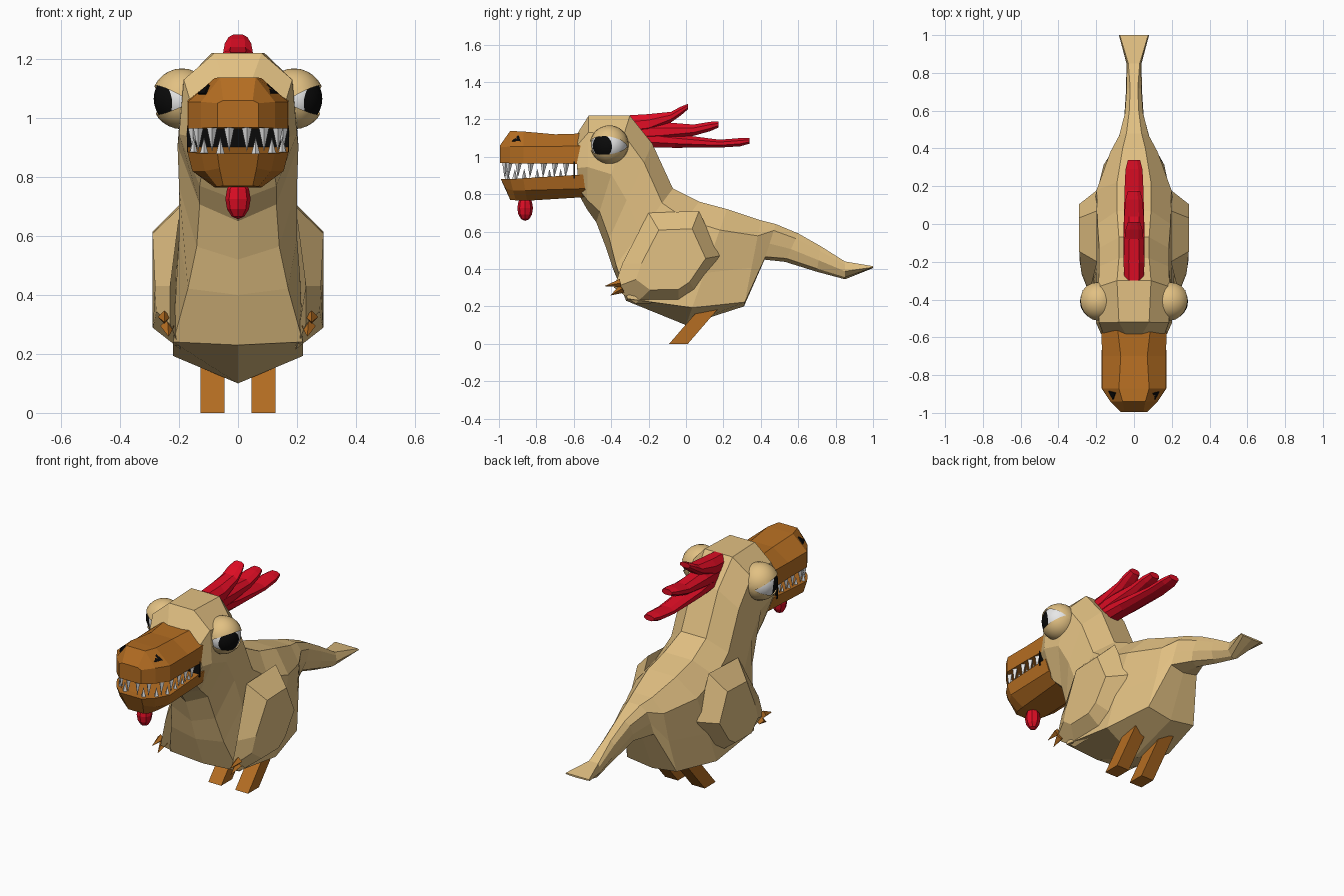
import bpy, bmesh, math
from mathutils import Vector, Matrix

if "Cube" in bpy.data.objects:
    bpy.data.objects.remove(bpy.data.objects["Cube"])


def material(name, col):
    m = bpy.data.materials.new(name)
    m.diffuse_color = (*col, 1)
    m.use_nodes = True
    m.node_tree.nodes["Principled BSDF"].inputs["Base Color"].default_value = m.diffuse_color
    return m


TAN = material("tan hide", (0.76, 0.53, 0.225))
BROWN = material("orange brown horn", (0.46, 0.155, 0.016))
RED = material("red comb", (0.74, 0.004, 0.018))
WHITE = material("white", (0.85, 0.85, 0.85))
BLACK = material("black", (0.003, 0.003, 0.003))


def finish(name, bm, *mats, smooth=False):
    bmesh.ops.recalc_face_normals(bm, faces=bm.faces)
    me = bpy.data.meshes.new(name)
    for f in bm.faces:
        f.smooth = smooth
    bm.to_mesh(me)
    bm.free()
    for m in mats:
        me.materials.append(m)
    ob = bpy.data.objects.new(name, me)
    bpy.context.collection.objects.link(ob)
    return ob


def add_loft(bm, rings):
    vs = [[bm.verts.new(p) for p in r] for r in rings]
    n = len(vs[0])
    for a, b in zip(vs, vs[1:]):
        for i in range(n):
            j = (i + 1) % n
            bm.faces.new((a[i], a[j], b[j], b[i]))
    bm.faces.new(vs[0])
    bm.faces.new(vs[-1])


def loft(name, rings, mat):
    bm = bmesh.new()
    add_loft(bm, rings)
    return finish(name, bm, mat)


def mirrored(half):
    # half runs from bottom to top on +x; points on the centre are not doubled
    return half + [(-x, y, z) for x, y, z in reversed(half) if x > 1e-6]


def add_cone(bm, base, tip, r, sides=4, r2=0.0):
    base, tip = Vector(base), Vector(tip)
    d = tip - base
    mat = Matrix.Translation((base + tip) / 2) @ d.to_track_quat('Z', 'Y').to_matrix().to_4x4()
    bmesh.ops.create_cone(bm, cap_ends=True, segments=sides, radius1=r, radius2=r2,
                          depth=d.length, matrix=mat)


# Head, neck, body and tail: tilted rings (front/bottom point, back/top point,
# corner position, corner, middle and top half widths)
BODY = [
    ((-.575, .80), (-.59, 1.11), .10, .12, .175, .04),
    ((-.53, .72), (-.52, 1.22), .10, .13, .20, .08),
    ((-.48, .65), (-.30, 1.22), .10, .13, .205, .09),
    ((-.43, .52), (-.18, 1.07), .08, .14, .20, .08),
    ((-.39, .40), (-.07, .83), .05, .17, .20, .08),
    ((-.32, .23), (.07, .76), .02, .22, .21, .09),
    ((0, .10), (.22, .72), .15, .22, .215, .09),
    ((.31, .20), (.40, .66), .05, .16, .135, .06),
    ((.42, .45), (.48, .64), .08, .09, .085, .04),
    ((.53, .438), (.60, .59), .12, .04, .052, .025),
    ((.70, .385), (.72, .522), .12, .025, .042, .02),
    ((.85, .345), (.85, .44), .12, .02, .04, .03),
    ((1.0, .405), (1.0, .415), .2, .06, .08, .075),
]
rings = []
for a, b, tb, wb, w, wt in BODY:
    a, b = Vector((0, *a)), Vector((0, *b))
    half = []
    for t, x in ((0, 0), (tb, wb), (.45, w), (.82, .6 * w + .4 * max(w, wt) * .8), (1, wt)):
        p = a.lerp(b, t)
        half.append((x, p.y, p.z))
    rings.append(mirrored(half))
loft("body", rings, TAN)

# Upper snout and lower jaw: rings along y
UPPER = [(-.53, .172, .96, 1.06, 1.125, .09), (-.70, .17, .965, 1.055, 1.12, .07),
         (-.87, .17, .965, 1.055, 1.135, .08), (-.94, .125, .965, 1.055, 1.138, .06),
         (-.995, .07, .968, 1.05, 1.06, .05)]
loft("upper_snout", [mirrored([(w, y, z0), (w, y, z1), (wt, y, z2)])
                     for y, w, z0, z1, z2, wt in UPPER], BROWN)
LOWER = [(-.55, -.53, .17, .905, .83, .785, .09), (-.87, -.85, .172, .885, .82, .765, .08),
         (-.94, -.91, .125, .88, .82, .767, .07), (-.99, -.94, .07, .88, .83, .77, .05)]
loft("lower_jaw", [mirrored([(wb, yb, z0), (w * .9, (y + yb) / 2, z1), (w, y, z2)])
                   for y, yb, w, z2, z1, z0, wb in LOWER], BROWN)

# Dark back of the mouth
bm = bmesh.new()
bmesh.ops.create_cube(bm, size=1, matrix=Matrix.Translation((0, -.597, .93))
                      @ Matrix.Diagonal((.345, .008, .09, 1)))
finish("mouth_back", bm, BLACK)

# Nostrils: thin plates on the sloping front corners of the snout
bm = bmesh.new()
for s in (1, -1):
    A, B = Vector((s * .17, -.87, 1.055)), Vector((s * .08, -.87, 1.135))
    C, D = Vector((s * .125, -.94, 1.055)), Vector((s * .06, -.94, 1.138))
    nrm = (B - A).cross(C - A).normalized()
    if nrm.z < 0:
        nrm.negate()
    tri = [A.lerp(C, v).lerp(B.lerp(D, v), u) for u, v in ((.32, .2), (.32, .85), (.70, .35))]
    add_loft(bm, [[p - nrm * .003 for p in tri], [p + nrm * .005 for p in tri]])
finish("nostrils", bm, BLACK)

# Teeth along the mouth outline
bm = bmesh.new()
for s in (1, -1):
    for x, y in ((.03, -.965), (.088, -.945), (.135, -.895), (.152, -.83), (.152, -.76),
                 (.152, -.70), (.152, -.64)):
        add_cone(bm, (s * x, y, .97), (s * x, y - .005, .885), .018)
    for x, y in ((.06, -.955), (.115, -.915), (.15, -.865), (.152, -.795), (.152, -.73), (.152, -.67)):
        add_cone(bm, (s * x, y, .88), (s * x, y, .935), .014)
finish("teeth", bm, WHITE)

# Wattle under the jaw
bm = bmesh.new()
bmesh.ops.create_uvsphere(bm, u_segments=8, v_segments=6, radius=1,
                          matrix=Matrix.Translation((0, -.86, .725)) @ Matrix.Diagonal((.043, .042, .068, 1)))
finish("wattle", bm, RED)

# Comb: three swept feathers (y, z, half width, half height)
FEATHERS = [
    [(-.30, 1.165, .05, .057), (-.20, 1.175, .056, .053), (-.08, 1.212, .05, .028),
     (-.03, 1.243, .045, .024), (.01, 1.268, .032, .015)],
    [(-.27, 1.13, .05, .06), (-.12, 1.135, .056, .05), (.04, 1.142, .052, .03),
     (.13, 1.162, .045, .025), (.175, 1.173, .032, .016)],
    [(-.23, 1.10, .05, .05), (-.06, 1.085, .056, .037), (.18, 1.07, .05, .021),
     (.29, 1.078, .045, .022), (.34, 1.085, .032, .015)],
]
for k, feather in enumerate(FEATHERS):
    loft(f"comb_feather_{k + 1}",
         [[(w * cx, y, z + h * cz) for cx, cz in ((1, .4), (.5, 1), (-.5, 1), (-1, .4),
                                                  (-1, -.4), (-.5, -1), (.5, -1), (1, -.4))]
          for y, z, w, h in feather], RED)

WING = [(-.2, .70), (.07, .71), (.18, .47), (.05, .28), (-.04, .22), (-.27, .215), (-.385, .30), (-.34, .43)]
for s, side in ((1, "right"), (-1, "left")):
    # Wing: outline next to the body, smaller raised outline outside
    inner = [(s * (.195 + .035 * (y < -.3)), y, z) for y, z in WING]
    outer = []
    for y, z in WING:
        y, z = -.04 + .66 * (y + .04), .43 + .66 * (z - .43)
        outer.append((s * (.29 - .15 * max(0, -.18 - y)), y, z))
    loft(f"{side}_wing", [inner, outer], TAN)

    # Claws at the wing tip
    bm = bmesh.new()
    add_cone(bm, (s * .25, -.35, .325), (s * .25, -.437, .308), .022)
    add_cone(bm, (s * .24, -.34, .295), (s * .235, -.405, .258), .024)
    finish(f"{side}_claws", bm, BROWN)

    # Slanted leg
    loft(f"{side}_leg", [[(s * x, y + dy, z) for x, dy in ((.045, 0), (.128, 0), (.128, .1), (.045, .1))]
                         for y, z in ((-.09, 0), (.10, .22))], BROWN)

    # Eyeball with round pupil
    place = Matrix.Translation((s * .19, -.41, 1.065))
    bm = bmesh.new()
    bmesh.ops.create_uvsphere(bm, u_segments=20, v_segments=14, radius=.096)
    look = Vector((s * .86, -.50, -.10)).normalized()
    bmesh.ops.bisect_plane(bm, geom=bm.verts[:] + bm.edges[:] + bm.faces[:],
                           plane_co=look * .074, plane_no=look)
    for f in bm.faces:
        f.material_index = int(f.calc_center_median().dot(look) > .074)
    bm.transform(place)
    finish(f"{side}_eyeball", bm, WHITE, BLACK, smooth=True)

    # Eyelid shell with a wedge-shaped opening between upper and lower lid
    bm = bmesh.new()
    bmesh.ops.create_uvsphere(bm, u_segments=20, v_segments=14, radius=.103)
    out = Vector((s * .95, -.31, 0))
    cuts = [(Vector((0, 0, 1)) - out * .6, -.010), (Vector((0, 0, -1)) - out * .5, .010)]
    for no, d in cuts:
        bmesh.ops.bisect_plane(bm, geom=bm.verts[:] + bm.edges[:] + bm.faces[:],
                               plane_co=no * d / no.length_squared, plane_no=no)
    hole = [f for f in bm.faces if all(f.calc_center_median().dot(no) < d for no, d in cuts)]
    bmesh.ops.delete(bm, geom=hole, context='FACES')
    bm.transform(place)
    finish(f"{side}_eyelid", bm, TAN, smooth=True)
